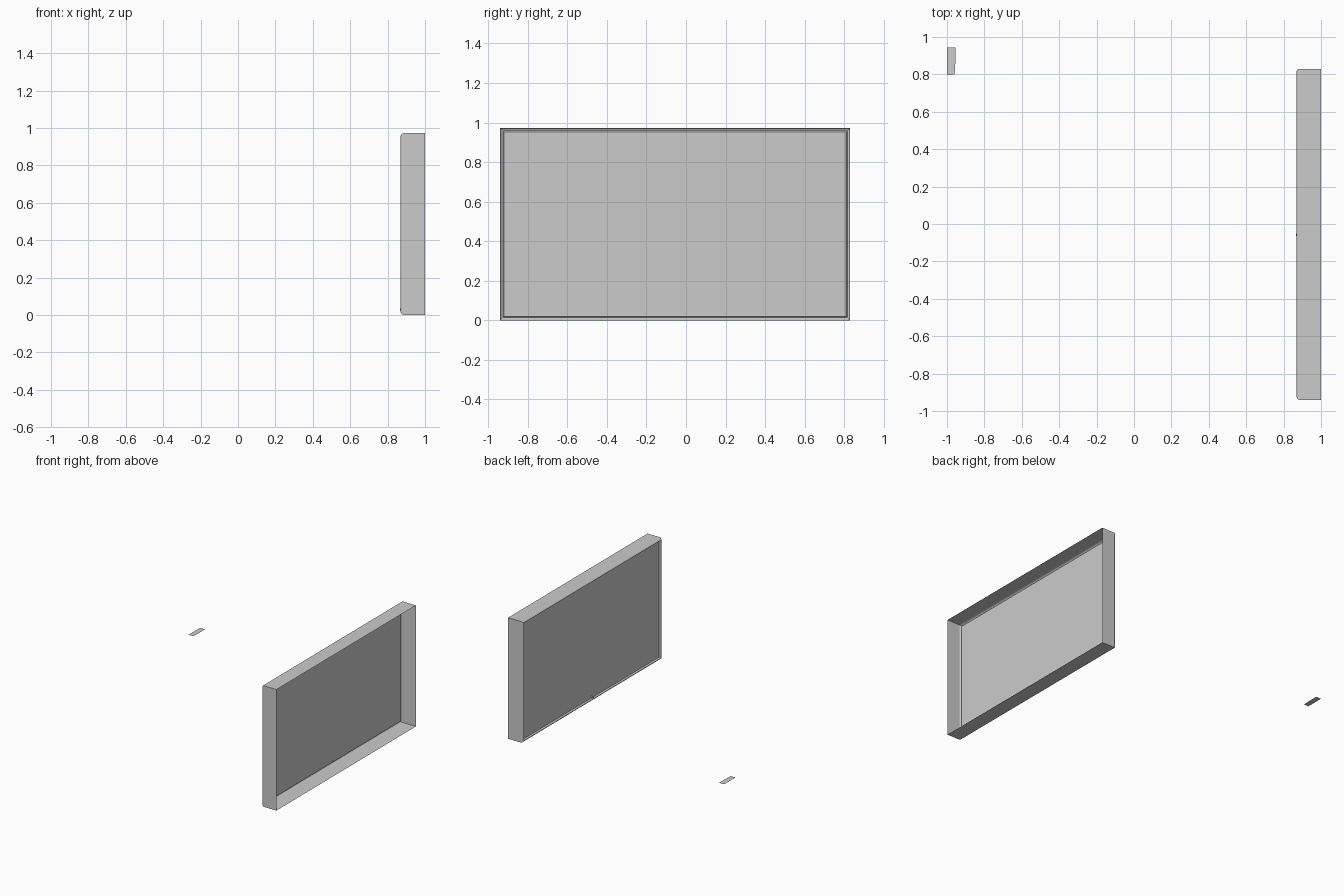
import bpy, bmesh, math
from mathutils import Matrix

if "Cube" in bpy.data.objects:
    bpy.data.objects.remove(bpy.data.objects["Cube"])

Y0, Y1, Z0, Z1 = -0.94, 0.83, 0.0, 0.973


def finish(name, bm, smooth=False):
    mesh = bpy.data.meshes.new(name)
    bm.to_mesh(mesh)
    bm.free()
    obj = bpy.data.objects.new(name, mesh)
    bpy.context.collection.objects.link(obj)
    if smooth:
        bpy.context.view_layer.objects.active = obj
        obj.select_set(True)
        bpy.ops.object.shade_smooth_by_angle(angle=math.radians(35))
        obj.select_set(False)
    return obj


def ring(bm, x, d):
    pts = [(Y0 + d, Z0 + d), (Y0 + d, Z1 - d), (Y1 - d, Z1 - d), (Y1 - d, Z0 + d)]
    return [bm.verts.new((x, y, z)) for y, z in pts]


# Open-backed casing: (depth position, inset) profile lofted around the rectangle
profile = [(1.0, 0.0), (0.886, 0.0), (0.877, 0.003), (0.871, 0.009),
           (0.870, 0.014), (0.874, 0.017), (0.882, 0.020)]
bm = bmesh.new()
rings = [ring(bm, x, d) for x, d in profile]
for a, b in zip(rings, rings[1:]):
    for i in range(4):
        j = (i + 1) % 4
        bm.faces.new((a[i], a[j], b[j], b[i]))
finish("casing", bm)

# Screen panel, slightly recessed and facing -x
bm = bmesh.new()
bm.faces.new(reversed(ring(bm, 0.882, 0.020)))
finish("screen", bm)

# Small indicator light at the bottom of the frame
bm = bmesh.new()
bmesh.ops.create_cone(bm, cap_ends=True, segments=16, radius1=0.006, radius2=0.006, depth=0.022,
                      matrix=Matrix.Translation((0.876, -0.058, 0.030)) @ Matrix.Rotation(math.pi / 2, 4, 'Y'))
finish("indicator_light", bm, True)

# Flat remote lying apart from the screen, with a slightly tapered side
outline = [(-1.0, 0.80), (-0.96, 0.80), (-0.957, 0.83), (-0.955, 0.87),
           (-0.955, 0.945), (-1.0, 0.945)]
bm = bmesh.new()
bm.faces.new([bm.verts.new((x, y, 0.213)) for x, y in outline])
finish("remote_plate", bm)
